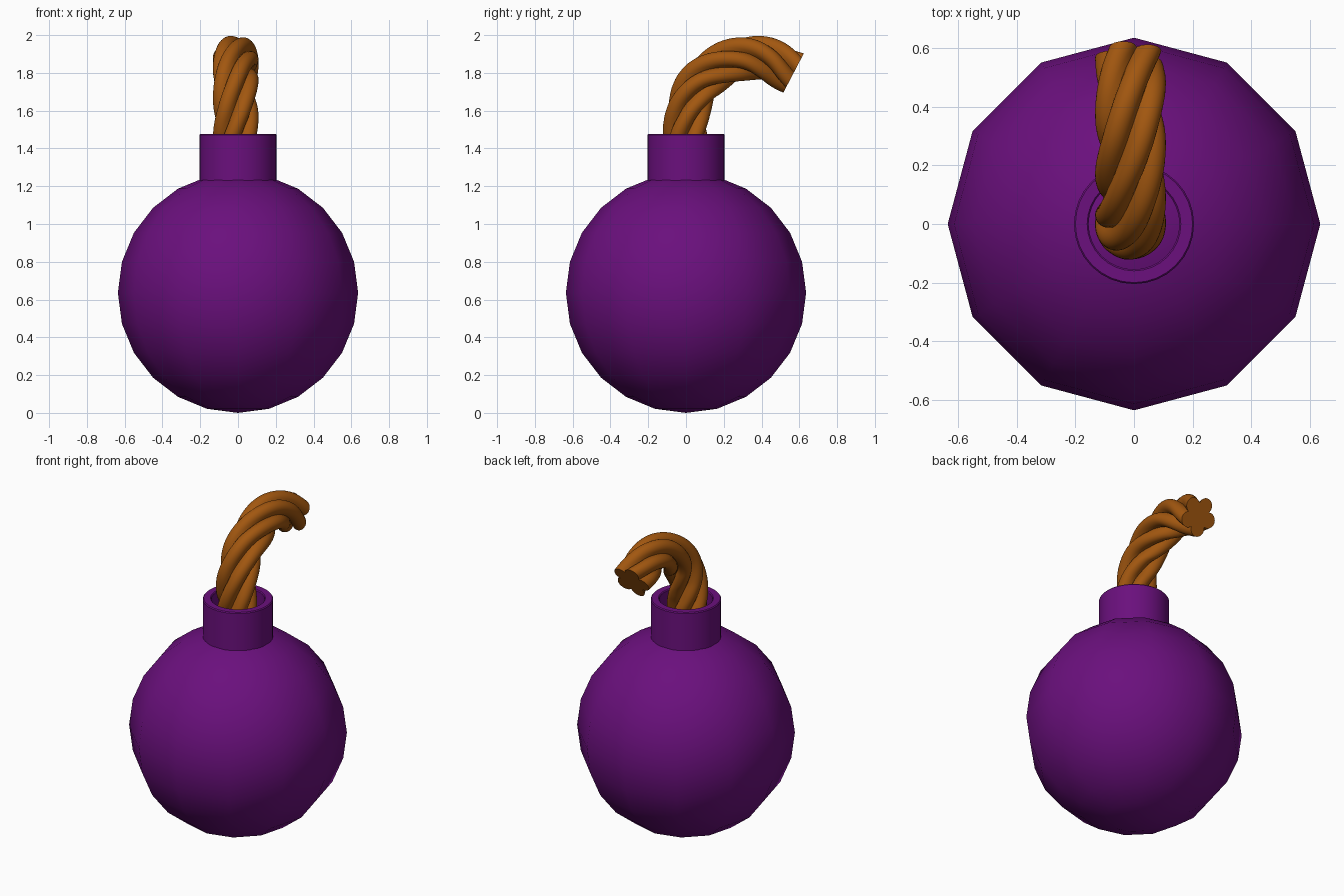
import bpy, bmesh, math
from mathutils import Vector

if "Cube" in bpy.data.objects:
    bpy.data.objects.remove(bpy.data.objects["Cube"])


def material(name, rgb):
    m = bpy.data.materials.new(name)
    m.diffuse_color = (*rgb, 1)
    m.use_nodes = True
    m.node_tree.nodes["Principled BSDF"].inputs["Base Color"].default_value = m.diffuse_color
    return m


PURPLE = material("purple", (0.145, 0.005, 0.205))
BROWN = material("rope brown", (0.36, 0.095, 0.005))


def finish(name, bm, mat, angle):
    bmesh.ops.recalc_face_normals(bm, faces=bm.faces)
    me = bpy.data.meshes.new(name)
    bm.to_mesh(me)
    bm.free()
    me.materials.append(mat)
    ob = bpy.data.objects.new(name, me)
    bpy.context.collection.objects.link(ob)
    bpy.ops.object.select_all(action='DESELECT')
    ob.select_set(True)
    bpy.context.view_layer.objects.active = ob
    bpy.ops.object.shade_smooth_by_angle(angle=math.radians(angle))
    return ob


def loft(bm, rings, closed=False):
    """Bridge consecutive rings of vertices; cap the ends unless closed."""
    loops = [[bm.verts.new(p) for p in r] for r in rings]
    pairs = list(zip(loops, loops[1:]))
    if closed:
        pairs.append((loops[-1], loops[0]))
    n = len(loops[0])
    for a, b in pairs:
        for i in range(n):
            j = (i + 1) % n
            bm.faces.new((a[i], a[j], b[j], b[i]))
    if not closed:
        bm.faces.new(loops[0])
        bm.faces.new(loops[-1])


# Round body: twelve-sided, smooth shaded
R = 0.636
bm = bmesh.new()
bmesh.ops.create_uvsphere(bm, u_segments=12, v_segments=12, radius=R)
bmesh.ops.translate(bm, verts=bm.verts, vec=(0, 0, R))
finish("body", bm, PURPLE, 80)

# Hollow neck: revolved wall section with small rim chamfers
wall = [(0.205, 1.22), (0.205, 1.47), (0.200, 1.476), (0.160, 1.476),
        (0.155, 1.47), (0.155, 1.22)]
SEG = 32
bm = bmesh.new()
loft(bm, [[(r * math.cos(2 * math.pi * i / SEG), r * math.sin(2 * math.pi * i / SEG), z)
           for i in range(SEG)] for r, z in wall], closed=True)
finish("neck", bm, PURPLE, 35)

# Fuse: five-strand section twisted along a bent path (y, z)
path = [Vector((-0.012, y, z)) for y, z in
        [(0, 1.26), (0, 1.40), (0, 1.52), (0.02, 1.64), (0.08, 1.755), (0.185, 1.835),
         (0.315, 1.88), (0.44, 1.865), (0.57, 1.80)]]


def smooth_path(pts, steps):
    """Catmull-Rom curve through the points."""
    p = [2 * pts[0] - pts[1]] + pts + [2 * pts[-1] - pts[-2]]
    out = []
    for k in range(1, len(p) - 2):
        a, b, c, d = p[k - 1:k + 3]
        for s in range(steps):
            t = s / steps
            out.append(0.5 * (2 * b + (c - a) * t + (2 * a - 5 * b + 4 * c - d) * t * t
                              + (3 * b - a - 3 * c + d) * t ** 3))
    return out + [pts[-1]]


STRANDS, PER, OFFSET, RAD = 5, 10, 0.074, 0.047
section = []                                   # (angle, radius) around the strands
for k in range(STRANDS * PER):
    rel = ((k % PER) / PER - 0.5) * 2 * math.pi / STRANDS
    r = OFFSET * math.cos(rel) + math.sqrt(RAD ** 2 - (OFFSET * math.sin(rel)) ** 2)
    section.append((2 * math.pi / STRANDS * (k // PER) + rel, r))

pts = smooth_path(path, 7)
TWIST = 5.8                                    # radians per unit of length
X = Vector((1, 0, 0))
phase = math.radians(-110)
rings = []
for i in reversed(range(len(pts))):            # from the free end down into the neck
    if i < len(pts) - 1:
        phase -= TWIST * (pts[i + 1] - pts[i]).length
    T = (pts[min(i + 1, len(pts) - 1)] - pts[max(i - 1, 0)]).normalized()
    V = T.cross(X)
    rings.append([pts[i] + r * (X * math.cos(a + phase) + V * math.sin(a + phase))
                  for a, r in section])
bm = bmesh.new()
loft(bm, rings)
finish("rope_fuse", bm, BROWN, 60)
